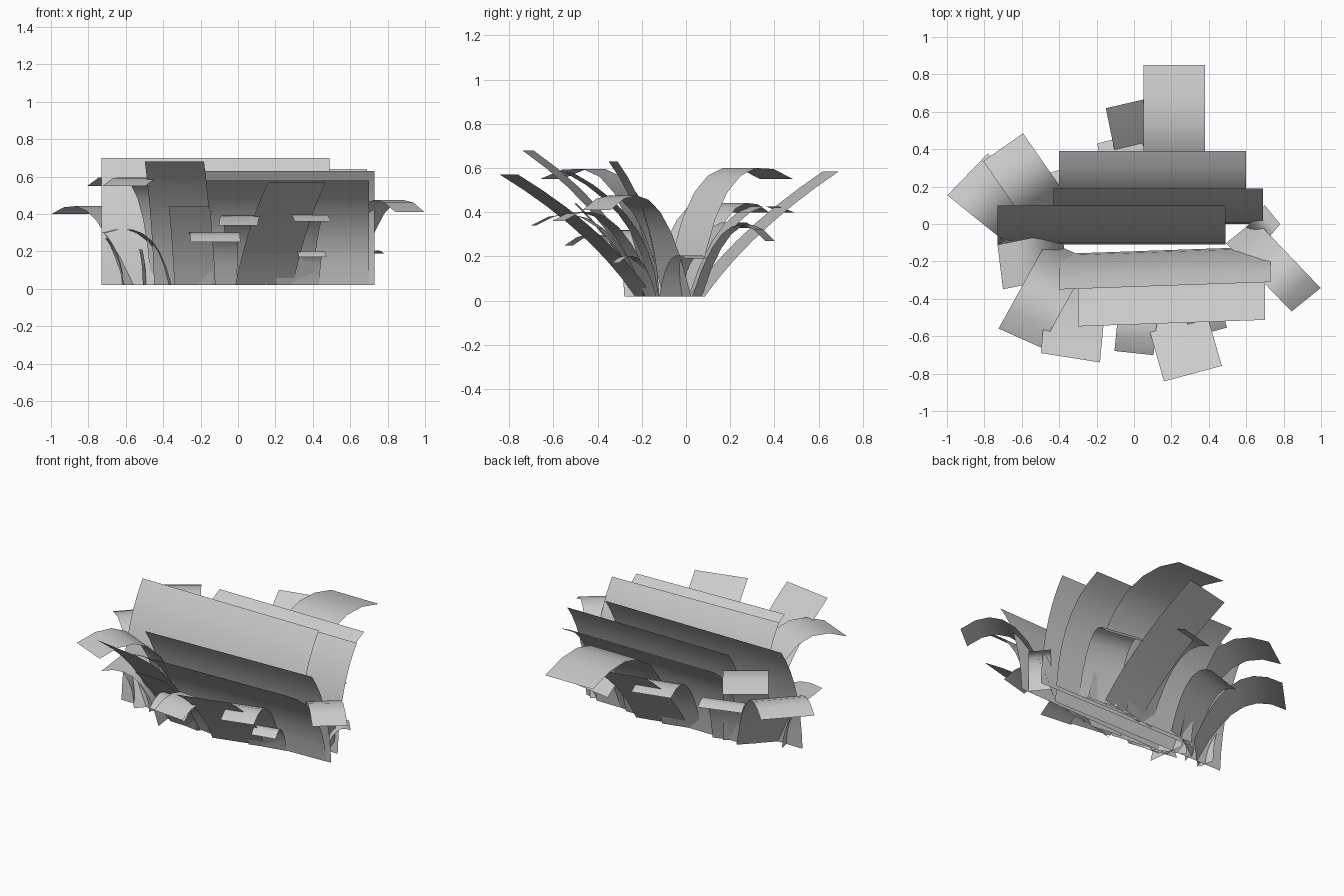
import bpy
import math
from mathutils import Vector

SEGMENTS = 7
GROUND = 0.02

default_cube = bpy.data.objects.get("Cube")
if default_cube:
    bpy.data.objects.remove(default_cube, do_unlink=True)

# Single matte grey for every blade
grey = bpy.data.materials.new("plain_grey")
grey.use_nodes = True
colour = (0.6, 0.6, 0.6, 1)
grey.diffuse_color = colour
grey.node_tree.nodes["Principled BSDF"].inputs["Base Color"].default_value = colour


def bend(start, control, end, t):
    """Point on a quadratic curve."""
    return start * (1 - t) ** 2 + control * 2 * t * (1 - t) + end * t ** 2


def blade(name, root, tip, width, turn=0, lean=0.1, lift=0.4):
    """Curved strip from root to tip; turn is the heading of its width,
    lean and lift place the bend along the way and above the ground."""
    start = Vector((*root, GROUND))
    end = Vector(tip)
    control = start.lerp(end, lean)
    control.z = lift
    angle = math.radians(turn)
    side = Vector((math.cos(angle), math.sin(angle), 0)) * width / 2

    verts, faces = [], []
    for i in range(SEGMENTS + 1):
        middle = bend(start, control, end, i / SEGMENTS)
        verts += [middle - side, middle + side]
    for i in range(SEGMENTS):
        a = 2 * i
        faces.append((a, a + 1, a + 3, a + 2))

    mesh = bpy.data.meshes.new(name)
    mesh.from_pydata(verts, [], faces)
    mesh.materials.append(grey)
    mesh.shade_smooth()
    obj = bpy.data.objects.new(name, mesh)
    bpy.context.collection.objects.link(obj)
    return obj


# Long rows leaning to the back
blade("back_row_tall", (-.12, -.11), (-.12, .1, .7), 1.22, lift=.45)
blade("back_row_middle", (.13, 0), (.13, .19, .64), 1.12, lift=.42)
blade("back_row_low", (.1, .03), (.1, .39, .61), 1, lift=.49)

# Long rows leaning to the front
blade("front_row_upper", (.165, -.14), (.165, -.33, .63), 1.13, turn=2, lift=.4)
blade("front_row_lower", (.2, -.14), (.2, -.53, .58), 1, turn=2, lift=.4)

# Wide front blades
blade("front_blade_left", (-.29, -.18), (-.34, -.715, .68), .32, turn=-9, lean=.25, lift=.4)
blade("front_blade_right", (.14, -.19), (.315, -.8, .57), .32, turn=15, lean=.33, lift=.32)
blade("front_blade_short", (-.23, -.19), (-.26, -.5, .44), .22, turn=-3, lean=.35, lift=.24)

# Drooping front blades
blade("front_droop_middle", (.05, -.18), (0, -.69, .34), .21, turn=-6, lean=.45, lift=.53)
blade("front_droop_right", (.3, -.16), (.4, -.58, .36), .2, turn=15, lean=.45, lift=.53)
blade("front_droop_low", (-.14, -.18), (-.12, -.53, .25), .27, turn=-8, lean=.45, lift=.42)
blade("front_droop_small", (.36, -.15), (.4, -.32, .17), .15, turn=12, lean=.4, lift=.28)

# Blades at the model's right
blade("right_front_arch", (-.35, -.14), (-.61, -.61, .55), .25, turn=-24, lean=.2, lift=.77)
blade("right_side_low", (-.37, -.16), (-.715, -.23, .3), .24, turn=97, lean=.25, lift=.4)
blade("right_side_wide", (-.5, -.05), (-.89, .265, .4), .31, turn=46, lean=.4, lift=.58)
blade("right_back_arch", (-.4, -.02), (-.7, .41, .55), .26, turn=35, lean=.25, lift=.78)
blade("right_side_thin", (-.62, -.1), (-.7, -.15, .27), .1, turn=100, lift=.18)
blade("right_front_thin", (-.5, -.13), (-.52, -.2, .21), .05, turn=70, lift=.14)

# Blades at the model's left
blade("left_side_arch", (.57, -.04), (.92, -.405, .41), .2, turn=39, lean=.4, lift=.65)
blade("left_side_low", (.64, -.07), (.74, .05, .19), .13, turn=-51, lean=.3, lift=.26)

# Blades at the back
blade("back_blade_wide", (.215, .05), (.215, .85, .55), .33, lean=.23, lift=.78)
blade("back_blade_straight", (.13, .05), (.005, .655, .585), .32, turn=13, lean=.35, lift=.32)
blade("back_blade_left", (.31, .05), (.385, .38, .27), .25, turn=-10, lean=.45, lift=.5)
blade("back_blade_middle", (0, .04), (-.08, .46, .4), .24, turn=14, lean=.4, lift=.54)
blade("back_blade_right", (-.35, .02), (-.43, .28, .33), .26, turn=17, lean=.4, lift=.45)
